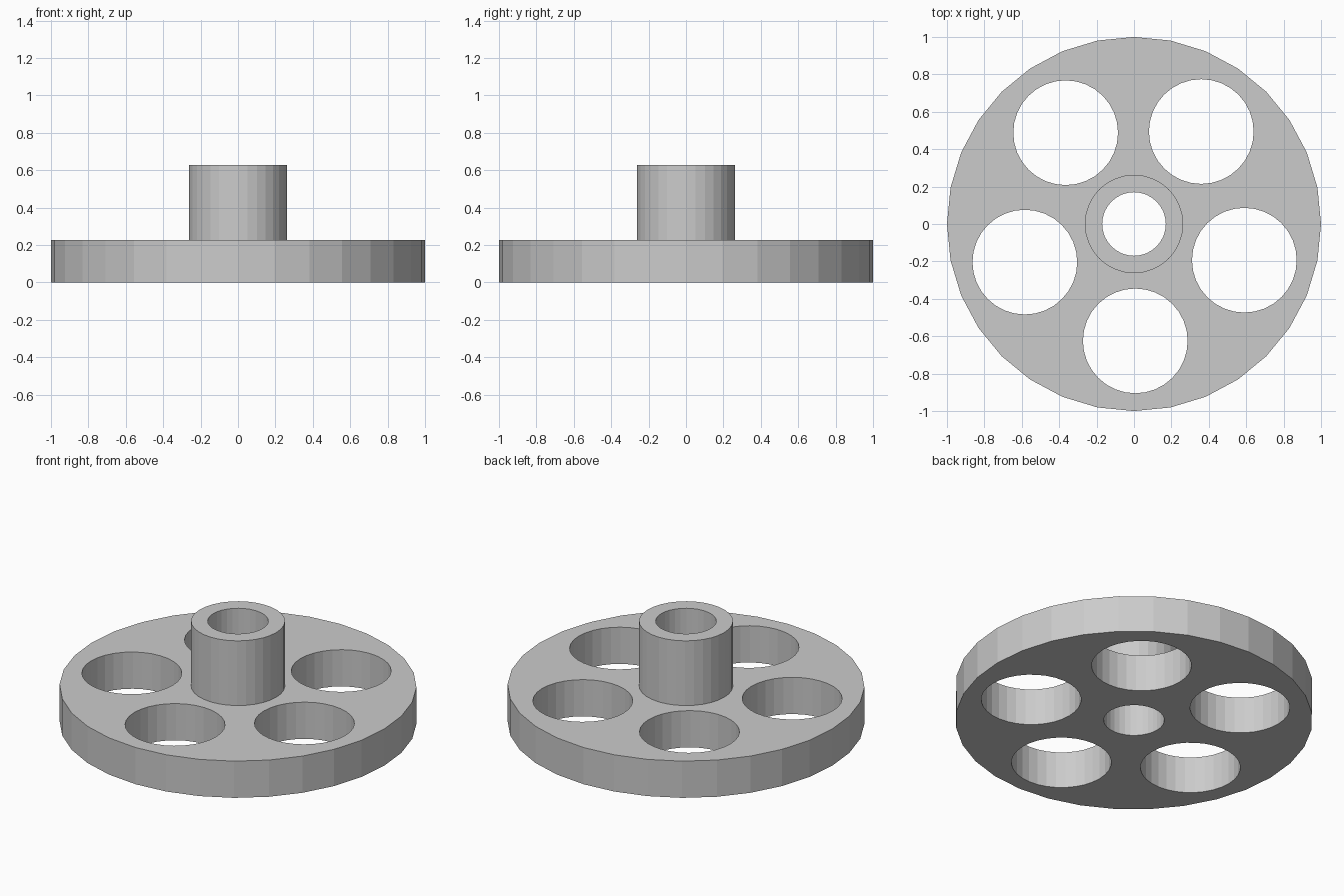
import bpy, math

if "Cube" in bpy.data.objects:
    bpy.data.objects.remove(bpy.data.objects["Cube"])

grey = bpy.data.materials.new("light grey")
grey.diffuse_color = (0.6, 0.6, 0.6, 1)
grey.use_nodes = True
grey.node_tree.nodes["Principled BSDF"].inputs["Base Color"].default_value = grey.diffuse_color


def cylinder(name, radius, z0, z1, x=0.0, y=0.0, sides=32):
    bpy.ops.mesh.primitive_cylinder_add(vertices=sides, radius=radius, depth=z1 - z0,
                                        location=(x, y, (z0 + z1) / 2))
    obj = bpy.context.object
    obj.name = name
    obj.data.materials.append(grey)
    return obj


def combine(target, tool, operation):
    mod = target.modifiers.new(operation.lower(), 'BOOLEAN')
    mod.operation = operation
    mod.solver = 'EXACT'
    mod.object = tool
    bpy.context.view_layer.objects.active = target
    bpy.ops.object.modifier_apply(modifier=mod.name)
    bpy.data.objects.remove(tool, do_unlink=True)


# Flat disc with a raised hub
wheel = cylinder("wheel_disc", 1.0, 0.0, 0.227)
combine(wheel, cylinder("hub", 0.263, 0.1, 0.627), 'UNION')

# Centre bore
combine(wheel, cylinder("bore_cutter", 0.17, -0.2, 0.9), 'DIFFERENCE')

# Ring of five lightening holes
for i in range(5):
    a = math.radians(-17.5 + 72 * i)
    hole = cylinder("hole_cutter", 0.28, -0.2, 0.5,
                    0.0015 + 0.617 * math.cos(a), -0.008 + 0.617 * math.sin(a))
    combine(wheel, hole, 'DIFFERENCE')
